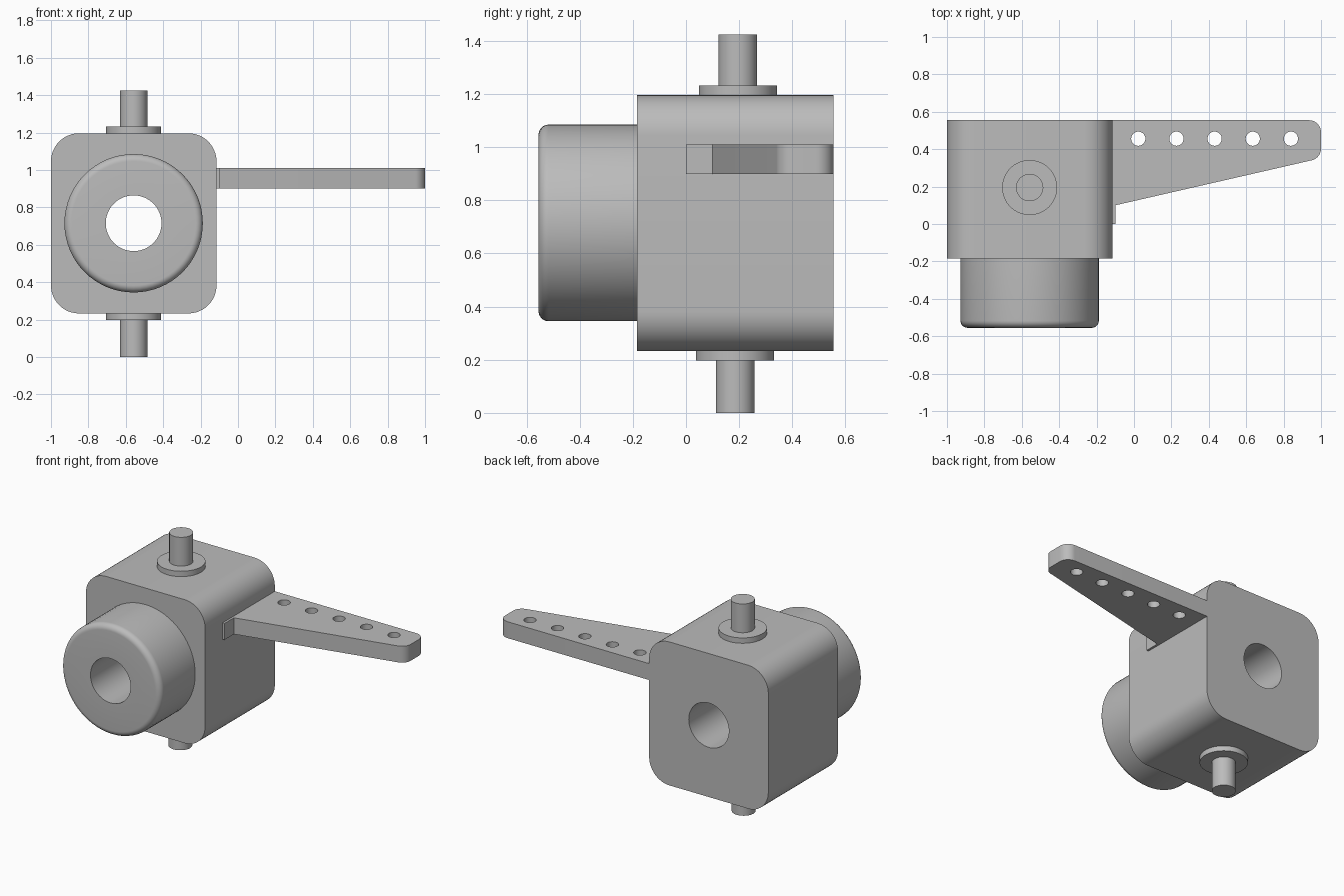
import bpy
import bmesh
from math import sin, cos, tan, pi
from mathutils import Vector

cube = bpy.data.objects.get("Cube")
if cube:
    bpy.data.objects.remove(cube, do_unlink=True)

grey = bpy.data.materials.new("plain grey")
grey.use_nodes = True
COLOUR = (0.5, 0.5, 0.5, 1)
grey.diffuse_color = COLOUR
grey.node_tree.nodes["Principled BSDF"].inputs["Base Color"].default_value = COLOUR

SEGMENTS = 64


def finish(name, bm):
    """Turn a bmesh into a smooth-shaded object with sharp edges kept."""
    bmesh.ops.recalc_face_normals(bm, faces=bm.faces)
    mesh = bpy.data.meshes.new(name)
    bm.to_mesh(mesh)
    bm.free()
    mesh.materials.append(grey)
    obj = bpy.data.objects.new(name, mesh)
    bpy.context.collection.objects.link(obj)
    bpy.ops.object.select_all(action='DESELECT')
    obj.select_set(True)
    bpy.context.view_layer.objects.active = obj
    bpy.ops.object.shade_smooth_by_angle()
    return obj


def circle(cx, cy, r, n=SEGMENTS):
    return [(cx + r * cos(2 * pi * i / n), cy + r * sin(2 * pi * i / n)) for i in range(n)]


def rounded(corners, steps=12):
    """Outline from (x, y, radius) corners, with an arc at each rounded one."""
    out = []
    for i, (x, y, r) in enumerate(corners):
        p = Vector((x, y))
        if not r:
            out.append((x, y))
            continue
        a = (Vector(corners[i - 1][:2]) - p).normalized()
        b = (Vector(corners[(i + 1) % len(corners)][:2]) - p).normalized()
        half = a.angle(b) / 2
        centre = p + (a + b).normalized() * r / sin(half)
        start = p + a * r / tan(half) - centre
        end = p + b * r / tan(half) - centre
        sweep = start.angle(end)
        for k in range(steps + 1):
            t = k / steps
            v = (start * sin((1 - t) * sweep) + end * sin(t * sweep)) / sin(sweep)
            out.append(tuple(centre + v))
    return out


def plate(name, loops, place, depth):
    """Fill an outline with holes and extrude it by the depth vector."""
    bm = bmesh.new()
    for loop in loops:
        verts = [bm.verts.new(place(u, v)) for u, v in loop]
        for i, vert in enumerate(verts):
            bm.edges.new((verts[i - 1], vert))
    bmesh.ops.triangle_fill(bm, edges=bm.edges[:], use_beauty=True)
    ext = bmesh.ops.extrude_face_region(bm, geom=bm.faces[:], use_keep_orig=True)
    moved = [g for g in ext["geom"] if isinstance(g, bmesh.types.BMVert)]
    bmesh.ops.translate(bm, verts=moved, vec=depth)
    return finish(name, bm)


def lathe(name, profile, place):
    """Spin a (radius, height) profile; zero radii become cap centres."""
    bm = bmesh.new()
    rings = [[bm.verts.new(place(u, v, h)) for u, v in circle(0, 0, r)] for r, h in profile]
    for low, high in zip(rings, rings[1:]):
        for i in range(SEGMENTS):
            bm.faces.new((low[i - 1], low[i], high[i], high[i - 1]))
    bmesh.ops.remove_doubles(bm, verts=bm.verts[:], dist=1e-5)
    return finish(name, bm)


# Main dimensions
CX, CZ = -0.558, 0.715
BORE = 0.149
FRONT, BACK = -0.185, 0.555
LEFT = -0.115
BOTTOM, TOP = 0.233, 1.196

# Block with rounded edges and a through bore
block = [(-1, BOTTOM, 0.15), (LEFT, BOTTOM, 0.15), (LEFT, TOP, 0.15), (-1, TOP, 0.15)]
plate("body_block", [rounded(block), circle(CX, CZ, BORE)],
      lambda u, v: (u, FRONT, v), (0, BACK - FRONT, 0))

# Round front boss with a filleted rim, bored through
R, NOSE, F = 0.37, -0.555, 0.038
rim = [(R - F + F * cos(a), NOSE + F - F * sin(a)) for a in [i * pi / 16 for i in range(9)]]
lathe("front_boss", [(R, FRONT)] + rim + [(BORE, NOSE), (BORE, FRONT)],
      lambda u, v, h: (CX + u, h, CZ + v))

# Pivot pins with collars, above and below
for name, y, base, collar, tip in (("top_pin", 0.195, TOP, 1.232, 1.425),
                                   ("bottom_pin", 0.185, BOTTOM, 0.198, 0)):
    lathe(name, [(0.147, base), (0.147, collar), (0.073, collar), (0.073, tip), (0, tip)],
          lambda u, v, h: (CX + u, y + v, h))

# Tapered steering arm with a row of holes
arm = [(LEFT, 0, 0), (-0.1, 0, 0), (-0.1, 0.1, 0), (1, 0.352, 0.065),
       (1, BACK, 0.065), (LEFT, BACK, 0)]
holes = [circle(0.023 + 0.204 * i, 0.456, 0.038, 32) for i in range(5)]
plate("steering_arm", [rounded(arm)] + holes, lambda u, v: (u, v, 0.9), (0, 0, 0.11))
